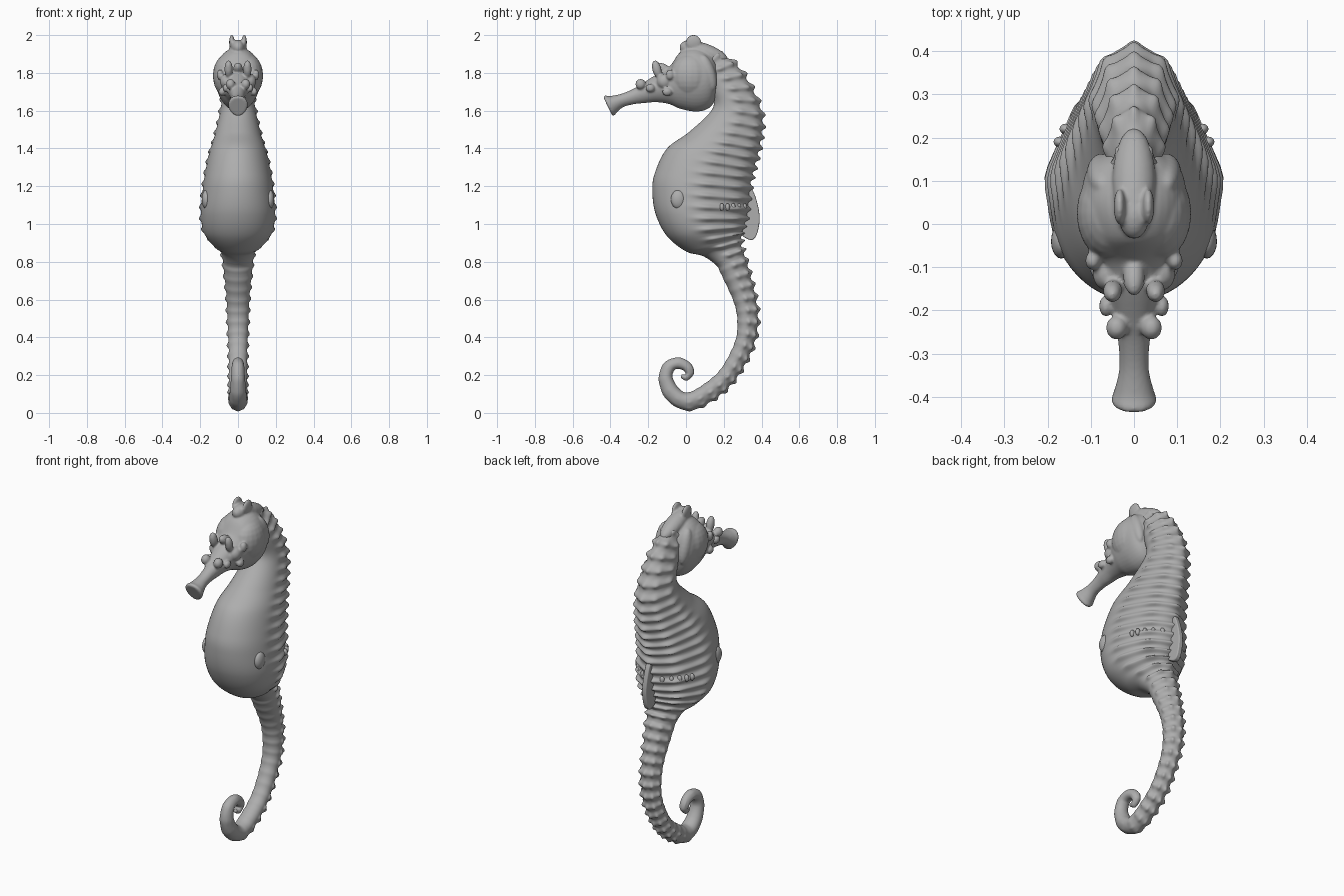
import bpy, bmesh, math
from mathutils import Vector, Matrix

if "Cube" in bpy.data.objects:
    bpy.data.objects.remove(bpy.data.objects["Cube"], do_unlink=True)

# Single grey clay colour
GREY = (0.42, 0.42, 0.42, 1)
clay = bpy.data.materials.new("grey clay")
clay.use_nodes = True
clay.diffuse_color = GREY
bsdf = clay.node_tree.nodes["Principled BSDF"]
bsdf.inputs["Base Color"].default_value = GREY
bsdf.inputs["Roughness"].default_value = 0.6


def finish(bm, name):
    bmesh.ops.recalc_face_normals(bm, faces=bm.faces)
    mesh = bpy.data.meshes.new(name)
    bm.to_mesh(mesh)
    bm.free()
    mesh.materials.append(clay)
    mesh.shade_smooth()
    obj = bpy.data.objects.new(name, mesh)
    bpy.context.collection.objects.link(obj)
    return obj


def smooth_rows(rows, steps):
    """Catmull-Rom interpolation through rows of numbers."""
    rows = [Vector(r) for r in rows]
    out = []
    for i in range(len(rows) - 1):
        p0, p1 = rows[max(i - 1, 0)], rows[i]
        p2, p3 = rows[i + 1], rows[min(i + 2, len(rows) - 1)]
        for k in range(steps):
            t = k / steps
            out.append(p1 + (p2 - p0) * t / 2
                       + (p0 * 2 - p1 * 5 + p2 * 4 - p3) * t * t / 2
                       + (p1 * 3 - p0 - p2 * 3 + p3) * t ** 3 / 2)
    return out + [rows[-1]]


def loft(bm, rows, steps, sides, relief=None):
    """Rows are front y, front z, back y, back z, half width."""
    rings, travel, last = [], 0, None
    for fy, fz, by, bz, w in smooth_rows(rows, steps):
        mid = Vector((0, (fy + by) / 2, (fz + bz) / 2))
        half = Vector((0, fy, fz)) - mid
        travel += (mid - last).length if last else 0
        last = mid
        ring = []
        for k in range(sides):
            a = math.tau * k / sides
            c, s = math.cos(a), math.sin(a)
            off = half * c + Vector((w * s * (1 + 0.1 * c), 0, 0))
            if relief:
                off += off.normalized() * relief(travel, a, mid, w)
            ring.append(bm.verts.new(mid + off))
        rings.append(ring)
    for r, q in zip(rings, rings[1:]):
        for k in range(sides):
            j = (k + 1) % sides
            bm.faces.new((r[k], r[j], q[j], q[k]))
    bm.faces.new(rings[0])
    bm.faces.new(rings[-1])


def blob(bm, loc, size, tilt=0):
    """Ellipsoid, mirrored to both sides when it is off centre."""
    for side in ((1, -1) if loc[0] else (1,)):
        m = (Matrix.Translation((loc[0] * side, loc[1], loc[2]))
             @ Matrix.Rotation(tilt, 4, "X") @ Matrix.Diagonal((*size, 1)))
        bmesh.ops.create_uvsphere(bm, u_segments=20, v_segments=12, radius=1, matrix=m)


# Trunk from the nape down to the tail root
trunk = [
    (0.03, 1.82, 0.09, 1.94, 0.04), (0.08, 1.78, 0.25, 1.86, 0.06),
    (0.13, 1.70, 0.35, 1.72, 0.08), (0.14, 1.61, 0.405, 1.57, 0.095),
    (0.02, 1.49, 0.395, 1.43, 0.125), (-0.10, 1.40, 0.37, 1.32, 0.155),
    (-0.165, 1.27, 0.345, 1.22, 0.178), (-0.178, 1.17, 0.335, 1.13, 0.19),
    (-0.16, 1.05, 0.325, 1.04, 0.197), (-0.10, 0.935, 0.305, 0.975, 0.18),
    (0.0, 0.855, 0.295, 0.93, 0.13), (0.09, 0.83, 0.295, 0.89, 0.092),
]
# Curled tail: centre y, centre z, radius
tail = [
    (0.235, 0.81, 0.08), (0.26, 0.75, 0.074), (0.31, 0.605, 0.06), (0.327, 0.485, 0.055),
    (0.305, 0.355, 0.05), (0.22, 0.2, 0.048), (0.113, 0.105, 0.049),
    (0.01, 0.06, 0.048), (-0.07, 0.1, 0.044), (-0.107, 0.18, 0.037),
    (-0.09, 0.243, 0.033), (-0.045, 0.263, 0.03), (0.0, 0.248, 0.027),
    (0.02, 0.212, 0.023), (0.0, 0.188, 0.017), (-0.025, 0.195, 0.01),
]
for i, (y, z, r) in enumerate(tail):
    a, b = tail[max(i - 1, 0)], tail[min(i + 1, len(tail) - 1)]
    d = Vector((b[0] - a[0], b[1] - a[1])).normalized()
    trunk.append((y + d.y * r, z - d.x * r, y - d.y * r, z + d.x * r, r))


def ribs(travel, a, mid, w):
    """Bony rings, strongest on the back, with knobs along keels."""
    wave = (0.5 + 0.5 * math.cos(math.tau * travel / 0.062)) ** 1.5
    back = min(max((0.35 - math.cos(a)) / 0.6, 0), 1)
    keel = sum(math.exp(-(((abs(math.pi - a) - k) / 0.16) ** 2)) for k in (0, 0.75, 1.5))
    fade = min(1, w / 0.05)
    if mid.z < 0.82:
        fade *= min(1, max(0.1, mid.y / 0.2 + 0.2)) * 0.8
        back = max(back, 0.25)
    return fade * back * (wave * (0.011 + 0.012 * keel) - 0.004)


bm = bmesh.new()
loft(bm, trunk, 22, 64, ribs)
finish(bm, "body_and_tail")

# Head and snout: top y, top z, bottom y, bottom z, half width
head = [
    (0.17, 1.84, 0.17, 1.69, 0.05), (0.13, 1.90, 0.13, 1.62, 0.105),
    (0.05, 1.935, 0.06, 1.595, 0.122), (-0.03, 1.91, -0.03, 1.61, 0.11),
    (-0.09, 1.83, -0.09, 1.635, 0.085), (-0.16, 1.79, -0.16, 1.645, 0.062),
    (-0.23, 1.745, -0.22, 1.64, 0.046), (-0.28, 1.715, -0.27, 1.635, 0.036),
    (-0.34, 1.69, -0.33, 1.62, 0.034), (-0.40, 1.678, -0.365, 1.592, 0.045),
    (-0.43, 1.68, -0.378, 1.575, 0.052), (-0.437, 1.67, -0.39, 1.572, 0.046),
]
bm = bmesh.new()
loft(bm, head, 6, 40)
# Cheek domes, gill flaps, eyes
blob(bm, (0.055, 0.025, 1.785), (0.078, 0.11, 0.115))
blob(bm, (0.075, 0.115, 1.80), (0.035, 0.04, 0.10), 0.3)
blob(bm, (0.06, -0.115, 1.755), (0.036, 0.04, 0.04))
# Brow horns, snout knobs and cheek spines
blob(bm, (0.05, -0.155, 1.82), (0.022, 0.024, 0.048), 0.25)
blob(bm, (0.04, -0.24, 1.74), (0.025, 0.028, 0.028))
blob(bm, (0.065, -0.19, 1.72), (0.016, 0.025, 0.022))
blob(bm, (0.095, -0.085, 1.79), (0.018, 0.022, 0.028))
blob(bm, (0.085, -0.10, 1.70), (0.018, 0.026, 0.022))
blob(bm, (0, -0.12, 1.82), (0.025, 0.05, 0.028), -0.5)
# Crest and forked coronet
blob(bm, (0, 0.10, 1.91), (0.05, 0.13, 0.045), -0.35)
blob(bm, (0, 0.02, 1.935), (0.036, 0.055, 0.04))
blob(bm, (0.033, 0.04, 1.962), (0.014, 0.042, 0.04), -0.25)
skull = finish(bm, "head")
remesh = skull.modifiers.new("blend", "REMESH")
remesh.mode = "VOXEL"
remesh.voxel_size = 0.006
remesh.use_smooth_shade = True
soft = skull.modifiers.new("soften", "SMOOTH")
soft.iterations = 4

# Dorsal fin: thin rounded plate on the lower back
bm = bmesh.new()
outline = smooth_rows([(0.29, 1.22), (0.345, 1.19), (0.375, 1.12), (0.39, 1.03),
                       (0.375, 0.945), (0.345, 0.915), (0.30, 0.935)], 5)
face = bm.faces.new([bm.verts.new((-0.014, y, z)) for y, z in outline])
grown = bmesh.ops.extrude_face_region(bm, geom=[face])["geom"]
bmesh.ops.translate(bm, vec=(0.028, 0, 0),
                    verts=[v for v in grown if isinstance(v, bmesh.types.BMVert)])
fin = finish(bm, "dorsal_fin")
bevel = fin.modifiers.new("round edge", "BEVEL")
bevel.width = 0.009
bevel.segments = 3

# Row of small spines on each flank
bm = bmesh.new()
for i in range(5):
    u = i / 4
    blob(bm, (0.172 - 0.11 * u ** 1.5, 0.19 + 0.12 * u, 1.09), (0.014, 0.012, 0.02))
finish(bm, "flank_spines")

# Soft pouch knobs
bm = bmesh.new()
blob(bm, (0.168, -0.04, 1.13), (0.024, 0.04, 0.05))
finish(bm, "pouch_knobs")

for obj in (fin,):
    bpy.ops.object.select_all(action="DESELECT")
    obj.select_set(True)
    bpy.context.view_layer.objects.active = obj
    bpy.ops.object.shade_smooth_by_angle(angle=math.radians(40))
